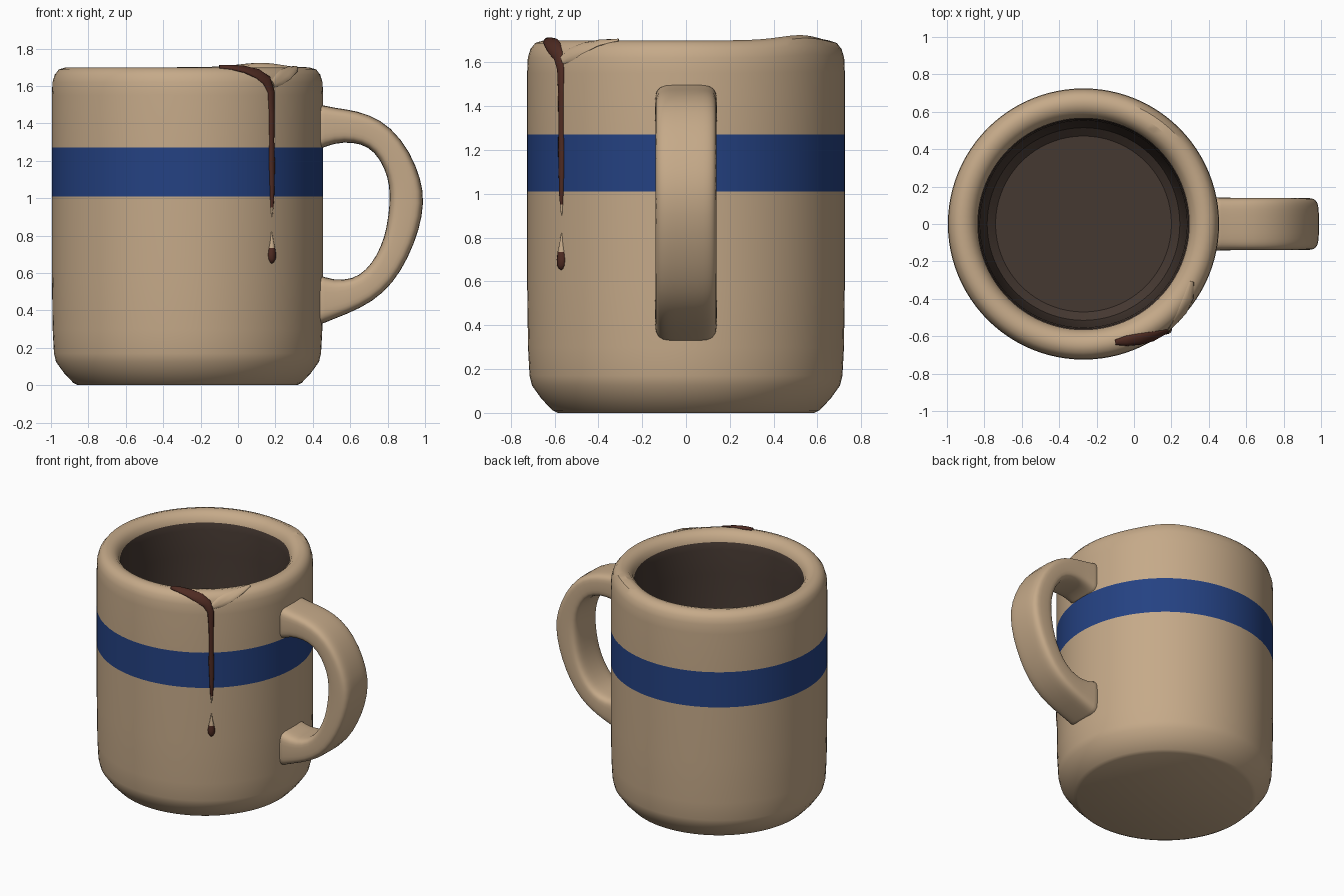
import bpy, bmesh, math
from mathutils import Vector

if "Cube" in bpy.data.objects:
    bpy.data.objects.remove(bpy.data.objects["Cube"])

CX = -0.27  # cup axis


def material(name, rgb):
    m = bpy.data.materials.new(name)
    m.diffuse_color = (*rgb, 1)
    m.use_nodes = True
    m.node_tree.nodes["Principled BSDF"].inputs["Base Color"].default_value = m.diffuse_color
    return m


TAN = material("tan_clay", (0.56, 0.40, 0.25))
BLUE = material("blue_glaze", (0.018, 0.054, 0.225))
DARK = material("dark_interior", (0.060, 0.040, 0.031))
COFFEE = material("coffee_drip", (0.078, 0.024, 0.016))


def finish(name, bm, mats, angle=35):
    bmesh.ops.recalc_face_normals(bm, faces=bm.faces)
    mesh = bpy.data.meshes.new(name)
    bm.to_mesh(mesh)
    bm.free()
    for m in mats:
        mesh.materials.append(m)
    ob = bpy.data.objects.new(name, mesh)
    bpy.context.collection.objects.link(ob)
    bpy.ops.object.select_all(action='DESELECT')
    ob.select_set(True)
    bpy.context.view_layer.objects.active = ob
    bpy.ops.object.shade_smooth_by_angle(angle=math.radians(angle))
    return ob


def loft(bm, rings, cap=True):
    """Skin a list of closed point rings."""
    vr = [[bm.verts.new(p) for p in ring] for ring in rings]
    n = len(vr[0])
    for a, b in zip(vr, vr[1:]):
        for i in range(n):
            j = (i + 1) % n
            bm.faces.new((a[i], a[j], b[j], b[i]))
    if cap:
        bm.faces.new(vr[0])
        bm.faces.new(vr[-1])


# Cup: one lathe from the base, over the rim, down to the inner floor
PROFILE = [(0.585, 0), (0.61, 0.012), (0.66, 0.065), (0.703, 0.125), (0.714, 0.17),
           (0.721, 0.3), (0.725, 0.6), (0.725, 1.01), (0.725, 1.27), (0.725, 1.55),
           (0.722, 1.62), (0.71, 1.66), (0.688, 1.688), (0.65, 1.70), (0.61, 1.69),
           (0.583, 1.665), (0.567, 1.63), (0.56, 1.58), (0.553, 1.4),
           (0.53, 0.32), (0.515, 0.24), (0.47, 0.2)]
SEG = 96


def rim_lift(a, z):
    """Soft hand-made bump on the back right of the rim."""
    d = (a - math.radians(53) + math.pi) % math.tau - math.pi
    return 0.024 * math.exp(-(d / 0.3) ** 2) * max(0, min(1, (z - 1.5) / 0.2))


rings = []
for r, z in PROFILE:
    ring = []
    for i in range(SEG):
        a = math.tau * i / SEG
        ring.append((CX + r * math.cos(a), r * math.sin(a), z + rim_lift(a, z)))
    rings.append(ring)
bm = bmesh.new()
loft(bm, rings)
for f in bm.faces:
    c = f.calc_center_median()
    r = math.hypot(c.x - CX, c.y)
    if r > 0.7 and 1.01 < c.z < 1.27:
        f.material_index = 1
    elif r < 0.567 and c.z > 0.1:
        f.material_index = 2
finish("cup", bm, [TAN, BLUE, DARK])

# Handle: rounded-rectangle section swept between outer and inner outlines
OUTER = [(0.38, 1.53), (0.46, 1.49), (0.58, 1.477), (0.70, 1.45), (0.82, 1.38), (0.92, 1.25),
         (0.98, 1.10), (0.997, 0.98), (0.97, 0.83), (0.91, 0.68), (0.83, 0.545), (0.72, 0.445),
         (0.58, 0.378), (0.46, 0.335), (0.38, 0.29)]
INNER = [(0.38, 1.22), (0.46, 1.28), (0.57, 1.302), (0.66, 1.29), (0.73, 1.25), (0.785, 1.16),
         (0.81, 1.07), (0.812, 0.97), (0.795, 0.84), (0.765, 0.74), (0.715, 0.65), (0.65, 0.585),
         (0.57, 0.56), (0.46, 0.57), (0.38, 0.63)]
rings = []
for k, (o, i) in enumerate(zip(OUTER, INNER)):
    o, i = Vector((o[0], 0, o[1])), Vector((i[0], 0, i[1]))
    mid, half = (o + i) / 2, (o - i) / 2
    w = 0.155 if k in (0, len(OUTER) - 1) else 0.141
    ring = []
    for s in range(20):
        a = math.tau * (s + 0.5) / 20
        c, d = math.cos(a), math.sin(a)
        u = math.copysign(abs(c) ** 0.45, c)
        v = math.copysign(abs(d) ** 0.45, d)
        ring.append(mid + half * u + Vector((0, w * v, 0)))
    rings.append(ring)
bm = bmesh.new()
loft(bm, rings)
handle = finish("handle", bm, [TAN], 80)
sub = handle.modifiers.new("smooth", 'SUBSURF')
sub.levels = sub.render_levels = 1


def streak(name, path, depth, tip_z=None):
    """Flattened bead on the cup surface; path = (angle from front, r, z, half width)."""
    pts, normals = [], []
    for deg, r, z, _ in path:
        a = math.radians(deg)
        out = Vector((math.sin(a), -math.cos(a), 0))
        pts.append(Vector((CX, 0, z)) + out * r)
        n = out if z < 1.6 else out * (r - 0.645) + Vector((0, 0, z - 1.615))
        normals.append(n.normalized())
    rings = []
    for k, p in enumerate(pts):
        t = pts[min(k + 1, len(pts) - 1)] - pts[max(k - 1, 0)]
        side = t.cross(normals[k]).normalized()
        w = path[k][3]
        dep = min(depth, w)
        rings.append([p + side * w * math.cos(q * math.tau / 10)
                      + normals[k] * dep * math.sin(q * math.tau / 10) for q in range(10)])
    bm = bmesh.new()
    loft(bm, rings)
    if tip_z:
        low, high = tip_z
        for f in bm.faces:
            if low < f.calc_center_median().z < high:
                f.material_index = 1
    return finish(name, bm, [COFFEE, TAN] if tip_z else [TAN], 80)


# Coffee running over the rim and down the wall
R = 0.725
streak("coffee_run", [(15, 0.655, 1.70, 0.014), (20, 0.665, 1.699, 0.028), (26, 0.685, 1.69, 0.034),
                      (32, 0.708, 1.665, 0.036), (36, 0.72, 1.63, 0.032), (38, R, 1.57, 0.022),
                      (38.3, R, 1.45, 0.017), (38.3, R, 1.3, 0.015), (38.4, R, 1.2, 0.019),
                      (38.5, R, 1.1, 0.016), (38.5, R, 1.0, 0.012), (38.5, R, 0.95, 0.008),
                      (38.5, R, 0.90, 0.003)], 0.013, (0.8, 0.95))
# Falling drop with a pale tip
streak("coffee_drop", [(38.4, R, 0.82, 0.003), (38.4, R, 0.77, 0.010), (38.4, R, 0.735, 0.018),
                       (38.4, R, 0.70, 0.025), (38.4, R, 0.675, 0.022), (38.4, R, 0.658, 0.012),
                       (38.4, R, 0.652, 0.003)], 0.02, (0.735, 0.9))
# Clear glaze smear beside the run
streak("glaze_smear", [(39, R, 1.61, 0.02), (43, 0.719, 1.635, 0.034), (48, 0.708, 1.663, 0.036),
                       (55, 0.685, 1.69, 0.03), (62, 0.655, 1.70, 0.012)], 0.008)
